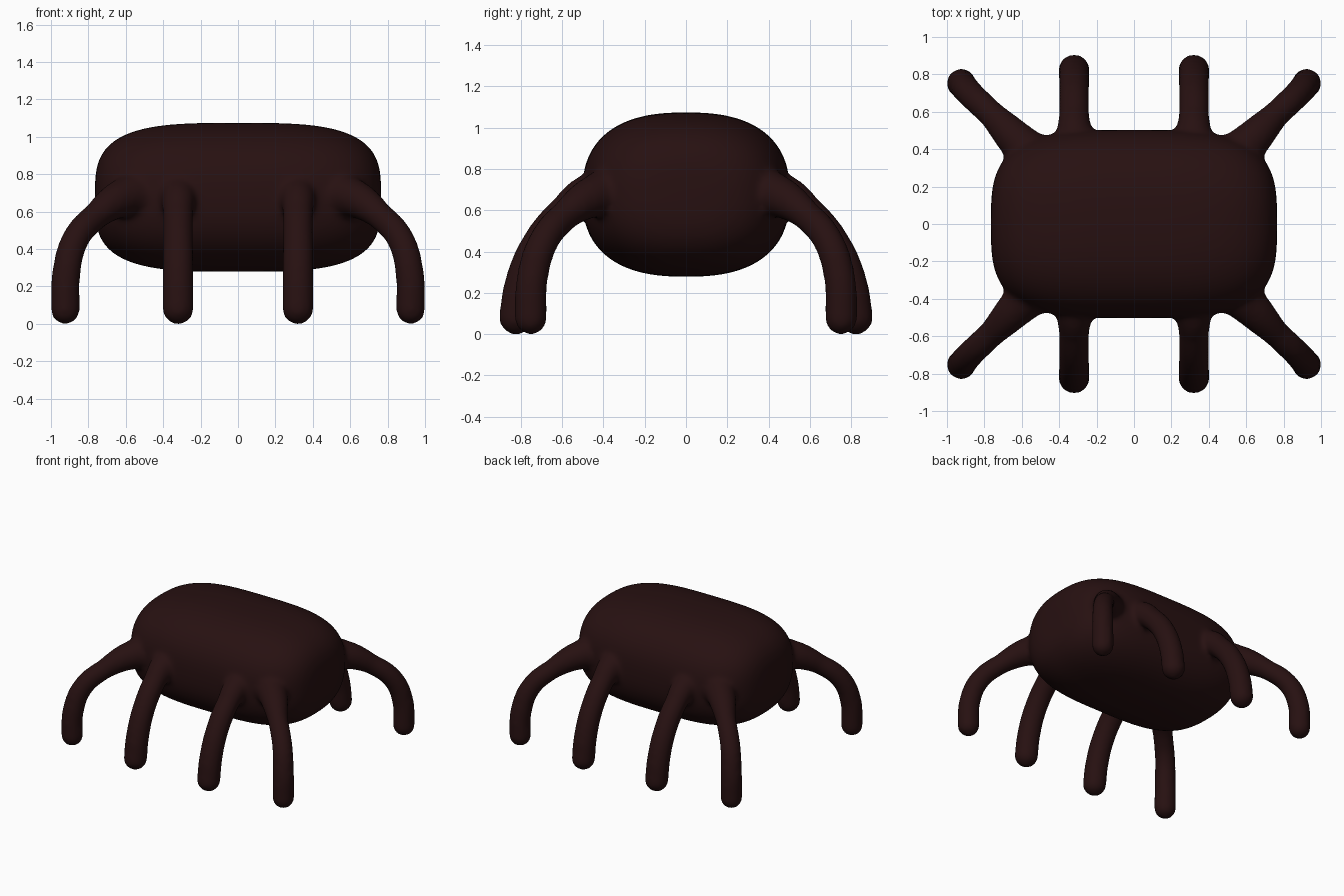
import bpy, bmesh
from mathutils import Vector

if "Cube" in bpy.data.objects:
    bpy.data.objects.remove(bpy.data.objects["Cube"])

dark_brown = bpy.data.materials.new("dark_brown")
dark_brown.diffuse_color = (0.02, 0.0053, 0.0055, 1)
dark_brown.use_nodes = True
dark_brown.node_tree.nodes["Principled BSDF"].inputs["Base Color"].default_value = dark_brown.diffuse_color


def add_mesh(name, bm):
    me = bpy.data.meshes.new(name)
    bm.to_mesh(me)
    bm.free()
    ob = bpy.data.objects.new(name, me)
    bpy.context.collection.objects.link(ob)
    return ob


# Body: a rounded box, squarer along its length than around its girth
HALF, CENTRE = Vector((0.765, 0.503, 0.398)), Vector((0, 0, 0.676))
bm = bmesh.new()
bmesh.ops.create_icosphere(bm, subdivisions=5, radius=1)
for v in bm.verts:
    x, y, z = (abs(c) for c in v.co)
    girth = (y ** 2.5 + z ** 2.5) ** (1 / 2.5)
    d = v.co / (x ** 3.4 + girth ** 3.4) ** (1 / 3.4)
    v.co = Vector(d[i] * HALF[i] for i in range(3)) + CENTRE
parts = [add_mesh("body", bm)]


# Leg: tapered tube flaring into the body, with a round foot
def leg(points, sx, sy):
    cu = bpy.data.curves.new("leg", 'CURVE')
    cu.dimensions = '3D'
    cu.bevel_depth = 1
    cu.bevel_resolution = 6
    cu.resolution_u = 10
    cu.use_fill_caps = True
    sp = cu.splines.new('BEZIER')
    sp.bezier_points.add(len(points) - 1)
    for bp, (x, y, z, r) in zip(sp.bezier_points, points):
        bp.co = (x * sx, y * sy, z)
        bp.radius = r
        bp.handle_left_type = bp.handle_right_type = 'AUTO'
    tube = bpy.data.objects.new("leg", cu)
    bpy.context.collection.objects.link(tube)
    bm = bmesh.new()
    bmesh.ops.create_uvsphere(bm, u_segments=24, v_segments=16, radius=points[-1][3])
    bmesh.ops.translate(bm, verts=bm.verts, vec=sp.bezier_points[-1].co)
    parts.extend([tube, add_mesh("foot", bm)])


middle_leg = [(0.32, 0.34, 0.70, 0.13), (0.32, 0.47, 0.68, 0.098), (0.32, 0.58, 0.60, 0.082),
              (0.32, 0.72, 0.43, 0.082), (0.32, 0.80, 0.23, 0.084), (0.32, 0.823, 0.081, 0.085)]
corner_leg = [(0.48, 0.30, 0.69, 0.15), (0.62, 0.44, 0.67, 0.105), (0.76, 0.585, 0.575, 0.073),
              (0.87, 0.69, 0.45, 0.074), (0.918, 0.745, 0.27, 0.077), (0.923, 0.752, 0.076, 0.079)]
for sx in (1, -1):
    for sy in (1, -1):
        leg(middle_leg, sx, sy)
        leg(corner_leg, sx, sy)

# Fuse everything into one soft skin
bpy.ops.object.select_all(action='DESELECT')
for ob in parts:
    ob.select_set(True)
creature = parts[0]
bpy.context.view_layer.objects.active = creature
bpy.ops.object.convert(target='MESH')
bpy.ops.object.join()
creature.name = "body_with_legs"
creature.data.materials.clear()

remesh = creature.modifiers.new("fuse", 'REMESH')
remesh.mode = 'VOXEL'
remesh.voxel_size = 0.018
remesh.use_smooth_shade = True
soften = creature.modifiers.new("soften", 'SMOOTH')
soften.factor = 0.5
soften.iterations = 10
for m in ("fuse", "soften"):
    bpy.ops.object.modifier_apply(modifier=m)

# Stand on the floor
low = min(v.co.z for v in creature.data.vertices)
for v in creature.data.vertices:
    v.co.z -= low
creature.data.materials.clear()
creature.data.materials.append(dark_brown)
for p in creature.data.polygons:
    p.material_index = 0
    p.use_smooth = True
